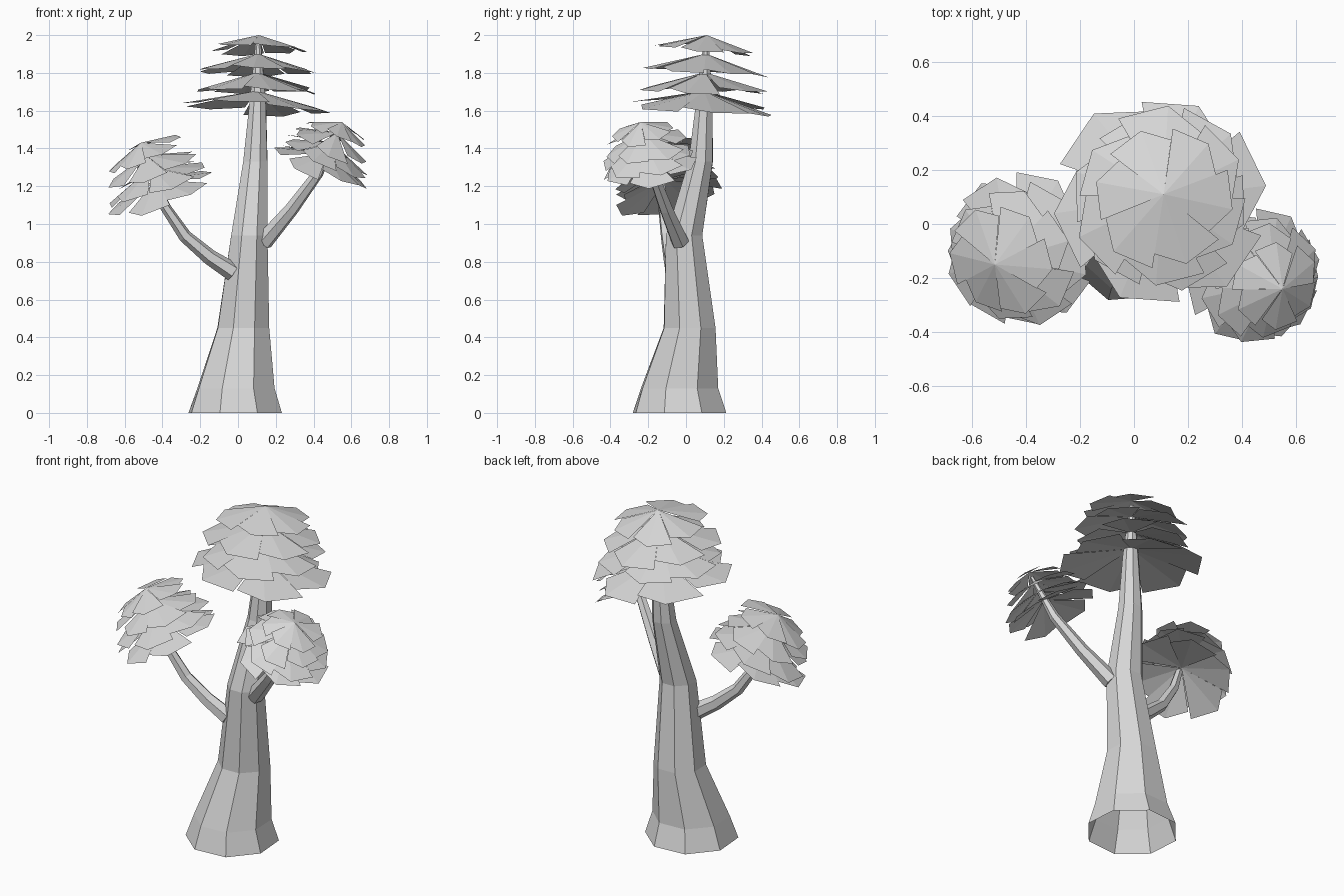
import bpy, bmesh, math, random
from mathutils import Vector, Matrix

cube = bpy.data.objects.get("Cube")
if cube:
    bpy.data.objects.remove(cube)

random.seed(8)

# One plain colour for the whole tree
grey = bpy.data.materials.new("plain_grey")
grey.use_nodes = True
grey.diffuse_color = (0.68, 0.68, 0.68, 1)
grey.node_tree.nodes["Principled BSDF"].inputs["Base Color"].default_value = (0.68, 0.68, 0.68, 1)


def finish(bm, name):
    mesh = bpy.data.meshes.new(name)
    bm.to_mesh(mesh)
    bm.free()
    mesh.materials.append(grey)
    obj = bpy.data.objects.new(name, mesh)
    bpy.context.collection.objects.link(obj)


def tube(name, path, sides, start, twist=0, upright=False):
    """Loft rings of (x, y, z, radius) into a tapering tube; upright ones have an open foot."""
    bm = bmesh.new()
    points = [Vector(p[:3]) for p in path]
    rings = []
    for i, p in enumerate(points):
        way = points[min(i + 1, len(points) - 1)] - points[max(i - 1, 0)]
        up = Vector((0, 0, 1))
        turn = Matrix.Identity(3) if upright else up.rotation_difference(way).to_matrix()
        ring = []
        for k in range(sides):
            a = math.radians(start + twist * i) + math.tau * k / sides
            ring.append(bm.verts.new(p + turn @ Vector((math.cos(a), math.sin(a), 0)) * path[i][3]))
        rings.append(ring)
    for low, high in zip(rings, rings[1:]):
        for k in range(sides):
            n = (k + 1) % sides
            bm.faces.new((low[k], low[n], high[n], high[k]))
    bm.faces.new(rings[-1])
    if not upright:
        bm.faces.new(rings[0][::-1])
    finish(bm, name)


def crown(name, top, base, layers, fans=6):
    """Stack ragged umbrellas, each made of two-wedge fans, along the axis base -> top."""
    bm = bmesh.new()
    top, base = Vector(top), Vector(base)
    turn = Vector((0, 0, 1)).rotation_difference(top - base).to_matrix()
    for i, (radius, drop) in enumerate(layers):
        apex = top.lerp(base, i / (len(layers) - 1))
        phase = random.uniform(0, math.tau)
        tip = bm.verts.new(apex)
        for k in range(fans):
            fall = drop + random.uniform(-0.022, 0.022)
            size = radius * random.uniform(0.94, 1.05)
            rim = []
            # The first corner is drawn in, leaving a notch beside the next fan
            for step, reach in ((0, 0.84), (0.45, 1.02), (1, 1)):
                a = phase + math.tau * (k + step) / fans
                p = Vector((size * math.cos(a), size * math.sin(a), -fall)) * reach
                rim.append(bm.verts.new(apex + turn @ p))
            for left, right in zip(rim, rim[1:]):
                bm.faces.new((tip, left, right))
    finish(bm, name)


# Flared trunk, leaning back as it rises
tube("trunk", [(-0.015, -0.034, 0, 0.26), (-0.011, -0.034, 0.13, 0.217),
               (0.028, 0.019, 0.45, 0.147), (0.06, -0.01, 0.94, 0.104),
               (0.092, 0.078, 1.33, 0.069), (0.105, 0.097, 1.65, 0.046),
               (0.107, 0.107, 1.97, 0.014)], 8, -18, -1.5, upright=True)

# Side branches
tube("left_branch", [(0.135, -0.03, 0.905, 0.05), (0.285, -0.105, 1.08, 0.038),
                     (0.425, -0.175, 1.27, 0.029), (0.475, -0.21, 1.39, 0.02),
                     (0.54, -0.235, 1.51, 0.01)], 6, 10)
tube("right_branch", [(-0.025, -0.06, 0.745, 0.05), (-0.15, -0.08, 0.825, 0.042),
                      (-0.28, -0.1, 0.935, 0.035), (-0.385, -0.12, 1.09, 0.028),
                      (-0.5, -0.15, 1.39, 0.012)], 6, 10)

# Foliage: (radius, drop) per layer, from the top down
crown("top_crown", (0.11, 0.11, 2.0), (0.1, 0.095, 1.705),
      [(0.26, 0.08), (0.32, 0.11), (0.33, 0.1), (0.38, 0.095)])
crown("left_crown", (0.55, -0.24, 1.54), (0.475, -0.21, 1.375),
      [(0.17, 0.065), (0.215, 0.085), (0.245, 0.095), (0.26, 0.09)])
crown("right_crown", (-0.515, -0.15, 1.43), (-0.435, -0.11, 1.235),
      [(0.2, 0.07), (0.25, 0.09), (0.28, 0.1), (0.285, 0.09)])
